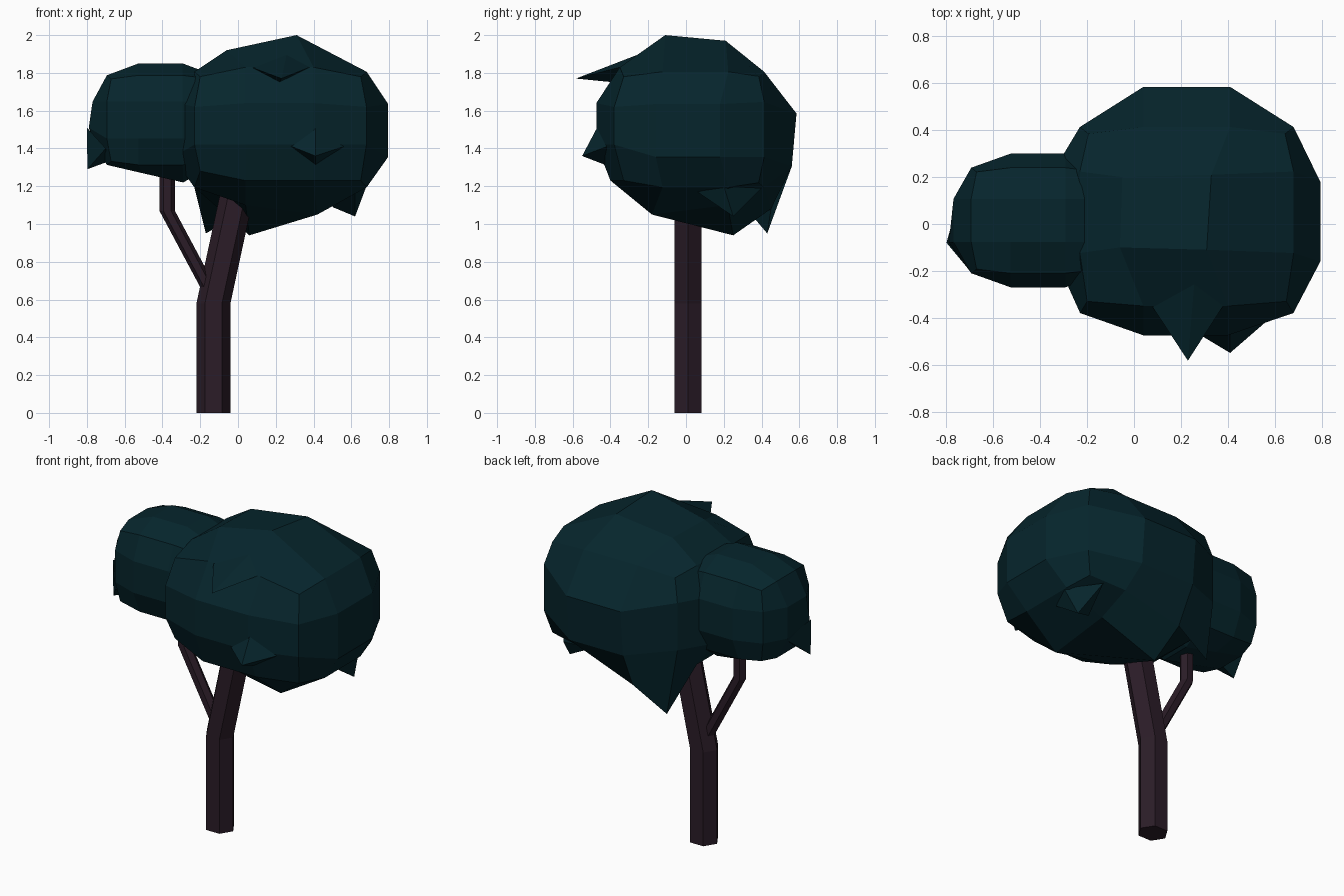
import bpy, bmesh, math

if "Cube" in bpy.data.objects:
    bpy.data.objects.remove(bpy.data.objects["Cube"])


def material(name, rgb):
    m = bpy.data.materials.new(name)
    m.diffuse_color = (*rgb, 1)
    m.use_nodes = True
    m.node_tree.nodes["Principled BSDF"].inputs["Base Color"].default_value = m.diffuse_color
    return m


LEAF = material("dark teal leaves", (0.0018, 0.0185, 0.0255))
BARK = material("dark plum bark", (0.0235, 0.0118, 0.0205))


def finish(bm, name, mat):
    bmesh.ops.recalc_face_normals(bm, faces=bm.faces[:])
    mesh = bpy.data.meshes.new(name)
    bm.to_mesh(mesh)
    bm.free()
    mesh.materials.append(mat)
    ob = bpy.data.objects.new(name, mesh)
    bpy.context.collection.objects.link(ob)
    return ob


def limb(name, path, r):
    """Six-sided tube of level rings following a path."""
    bm = bmesh.new()
    rings = []
    for x, y, z in path:
        rings.append([bm.verts.new((x + r * math.cos(i * math.pi / 3),
                                    y + 0.92 * r * math.sin(i * math.pi / 3), z))
                      for i in range(6)])
    for a, b in zip(rings, rings[1:]):
        for i in range(6):
            j = (i + 1) % 6
            bm.faces.new((a[i], a[j], b[j], b[i]))
    bm.faces.new(rings[0])
    bm.faces.new(rings[-1])
    return finish(bm, name, BARK)


def leaf_clump(name, centre, half, edge, moved):
    """3x3x3 rounded box; 'moved' pulls single grid points (-3, -1, 1, 3) away."""
    bm = bmesh.new()
    bmesh.ops.create_cube(bm, size=6)
    bmesh.ops.subdivide_edges(bm, edges=bm.edges[:], cuts=2, use_grid_fill=True)
    for v in bm.verts:
        g = tuple(round(c) for c in v.co)
        outer = sum(abs(c) == 3 for c in g)
        p = []
        for c, m, h, e in zip(g, centre, half, edge):
            if abs(c) == 1:
                k = 0.325
            else:
                k = (1, e, e * 0.92)[outer - 1]
            p.append(m + math.copysign(k * h, c))
        v.co = moved.get(g, p)
    return finish(bm, name, LEAF)


def leaf_spike(name, points):
    """Pointed tuft: hull of a base and a tip."""
    bm = bmesh.new()
    for p in points:
        bm.verts.new(p)
    bmesh.ops.convex_hull(bm, input=bm.verts[:])
    return finish(bm, name, LEAF)


# Trunk and side branch
limb("trunk", [(-0.13, 0.01, 0), (-0.13, 0.01, 0.58), (0.03, 0.01, 1.32)], 0.09)
limb("branch", [(-0.14, 0.01, 0.63), (-0.375, 0.01, 1.07), (-0.375, 0.01, 1.35)], 0.041)

# Large crown with lifted top, full front and drooping tips
pulls = {
    (1, -1, 3): (0.31, -0.11, 2.0),
    (1, 1, 3): (0.33, 0.21, 1.97),
    (-1, -1, 3): (-0.06, -0.10, 1.92),
    (-1, 1, 3): (-0.05, 0.2, 1.92),
    (-1, 1, -3): (0.06, 0.25, 0.94),
    (-3, 3, -3): (-0.17, 0.43, 0.95),
    (-1, 3, -3): (0.05, 0.45, 1.08),
    (1, -1, -3): (0.42, -0.18, 1.05),
    (1, 1, -3): (0.42, 0.22, 1.10),
    (-1, -1, -3): (0.04, -0.15, 1.10),
}
for gz, z_mid, y_mid, z_side, y_side in ((3, 1.83, -0.35, 1.78, -0.33), (1, 1.64, -0.475, 1.62, -0.38),
                                         (-1, 1.42, -0.475, 1.42, -0.38), (-3, 1.23, -0.40, 1.23, -0.33)):
    inset = 0.03 if abs(gz) == 3 else 0
    for gx, x in ((-3, -0.23 + inset), (-1, 0.04), (1, 0.40), (3, 0.68 - inset)):
        mid = abs(gx) == 1
        pulls[gx, -3, gz] = (x, y_mid if mid else y_side, z_mid if mid else z_side)
pulls[-3, -3, -3] = (-0.2, -0.33, 1.28)
for gz, z, y_back in ((1, 1.635, 0.585), (-1, 1.355, 0.56)):
    pulls[3, -1, gz] = (0.795, -0.16, z)
    pulls[3, 1, gz] = (0.795, 0.18, z)
    pulls[-1, 3, gz] = (0.04, y_back, z - 0.05)
    pulls[1, 3, gz] = (0.41, y_back, z - 0.05)
leaf_clump("large_crown", (0.225, 0.05, 1.5), (0.57, 0.535, 0.45), (0.8, 0.68, 0.68), pulls)

# Small crown
leaf_clump("small_crown", (-0.41, 0.015, 1.55), (0.36, 0.285, 0.30), (0.79, 0.79, 0.79), {
    (-3, -1, -1): (-0.79, -0.08, 1.51),
    (-1, -1, -3): (-0.51, -0.08, 1.27),
    (-1, 1, -3): (-0.51, 0.11, 1.27),
    (1, -1, -3): (-0.29, -0.08, 1.22),
    (1, 1, -3): (-0.29, 0.11, 1.22),
})

# Pointed tufts: front of the large crown, its underside, and the small crown's side
leaf_spike("upper_tuft", [(0.07, -0.34, 1.83), (0.38, -0.35, 1.83), (0.26, -0.22, 1.91),
                          (0.22, -0.38, 1.75), (0.23, -0.583, 1.77)])
leaf_spike("lower_tuft", [(0.26, -0.46, 1.42), (0.56, -0.42, 1.41), (0.41, -0.46, 1.53),
                          (0.41, -0.42, 1.31), (0.41, -0.55, 1.36)])
leaf_spike("under_tuft", [(0.68, 0.2, 1.20), (0.50, 0.2, 1.09), (0.62, 0.06, 1.17),
                          (0.56, 0.40, 1.19), (0.62, 0.25, 1.04)])
leaf_spike("side_tuft", [(-0.80, -0.08, 1.51), (-0.69, -0.06, 1.33), (-0.70, -0.20, 1.40),
                         (-0.75, 0.10, 1.44), (-0.797, -0.08, 1.29)])
